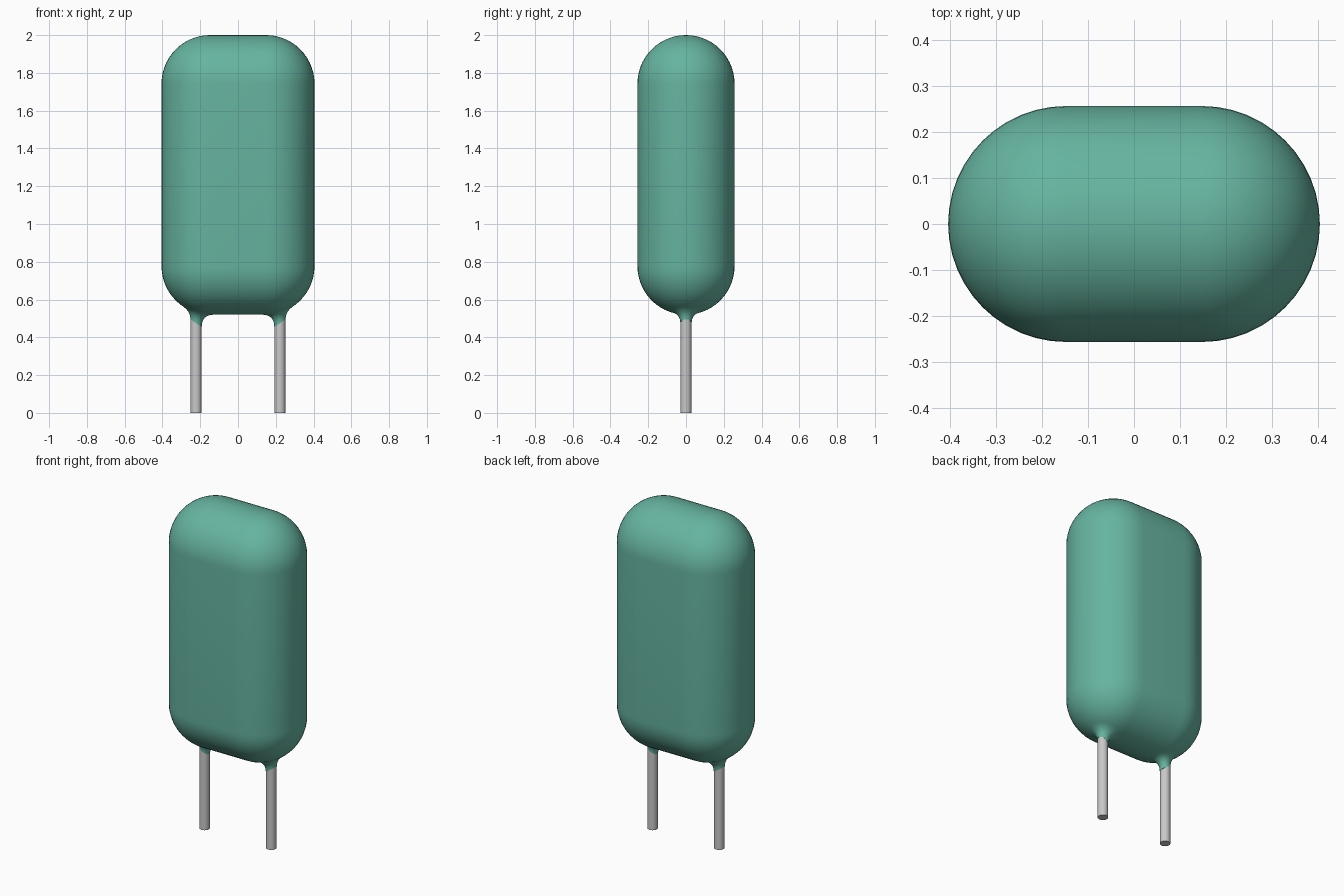
import bpy, bmesh, math

cube = bpy.data.objects.get("Cube")
if cube:
    bpy.data.objects.remove(cube, do_unlink=True)

R = 0.257                    # rounding radius of the body
HALF = 0.148                 # half length of the straight run in x
Z_LOW, Z_HIGH = 0.777, 1.743  # centres of the lower and upper rounding
LEG_X, LEG_R = 0.222, 0.029


def material(name, color, roughness):
    mat = bpy.data.materials.new(name)
    mat.use_nodes = True
    mat.diffuse_color = color
    bsdf = mat.node_tree.nodes["Principled BSDF"]
    bsdf.inputs["Base Color"].default_value = color
    bsdf.inputs["Roughness"].default_value = roughness
    return mat


green = material("green coating", (0.133, 0.456, 0.352, 1), 0.5)
grey = material("grey metal", (0.58, 0.58, 0.58, 1), 0.5)


def loft(name, rings, mat, caps=False):
    """Skin a list of closed rings into a smooth-shaded object."""
    bm = bmesh.new()
    rows = [[bm.verts.new(p) for p in ring] for ring in rings]
    n = len(rows[0])
    for a, b in zip(rows, rows[1:]):
        for i in range(n):
            j = (i + 1) % n
            bm.faces.new((a[i], a[j], b[j], b[i]))
    if caps:
        bm.faces.new(rows[0][::-1])
        bm.faces.new(rows[-1])
    bmesh.ops.remove_doubles(bm, verts=bm.verts, dist=1e-5)
    bmesh.ops.recalc_face_normals(bm, faces=bm.faces)
    mesh = bpy.data.meshes.new(name)
    bm.to_mesh(mesh)
    bm.free()
    obj = bpy.data.objects.new(name, mesh)
    bpy.context.collection.objects.link(obj)
    mesh.materials.append(mat)
    bpy.ops.object.select_all(action='DESELECT')
    obj.select_set(True)
    bpy.context.view_layer.objects.active = obj
    bpy.ops.object.shade_smooth_by_angle(angle=math.radians(40))
    return obj


def stadium(r, z, steps=24):
    """Ring of two half circles joined by straight sides."""
    ring = []
    for side, start in ((1, -math.pi / 2), (-1, math.pi / 2)):
        for k in range(steps + 1):
            a = start + math.pi * k / steps
            ring.append((side * HALF + r * math.cos(a), r * math.sin(a), z))
    return ring


# Pill-shaped body: stadium rings shrinking to a ridge at both ends
STEPS = 14
arc = [math.pi / 2 * k / STEPS for k in range(STEPS + 1)]
rings = [stadium(R * math.sin(a), Z_LOW - R * math.cos(a)) for a in arc]
rings += [stadium(R * math.cos(a), Z_HIGH + R * math.sin(a)) for a in arc]
loft("body", rings, green)


def underside(x, y):
    """Height of the body's lower surface."""
    d = max(abs(x) - HALF, 0)
    return Z_LOW - math.sqrt(R * R - y * y - d * d)


def circle(x, r, z, n=24):
    return [(x + r * math.cos(2 * math.pi * k / n),
             r * math.sin(2 * math.pi * k / n), z) for k in range(n)]


def collar_rings(side, n=32, steps=8):
    """Coating that curves from the body down the leg, with a slanted rim."""
    out = [[] for _ in range(steps + 1)]
    for k in range(n):
        a = 2 * math.pi * k / n
        c, s = math.cos(a), math.sin(a)
        r0 = LEG_R + 0.001
        r2 = 0.082 - 0.012 * c
        z0 = 0.475 + 0.02 * c
        z2 = underside(LEG_X + r2 * c, r2 * s)
        slope = (z2 - underside(LEG_X + (r2 - 0.002) * c, (r2 - 0.002) * s)) / 0.002
        z1 = z2 - slope * (r2 - r0)
        for i in range(steps + 1):
            t = i / steps
            r = r0 * (1 - t * t) + r2 * t * t
            z = z0 * (1 - t) ** 2 + 2 * z1 * t * (1 - t) + z2 * t * t
            out[i].append((side * (LEG_X + r * c), r * s, z))
    # close the rim against the leg
    rim = [(side * LEG_X + (x - side * LEG_X) * 0.9, y * 0.9, z) for x, y, z in out[0]]
    return [rim] + out


# Wire legs and their collars
for label, side in (("left", 1), ("right", -1)):
    loft(label + "_leg", [circle(side * LEG_X, LEG_R, z) for z in (0, 0.56)], grey, True)
    loft(label + "_collar", collar_rings(side), green)
